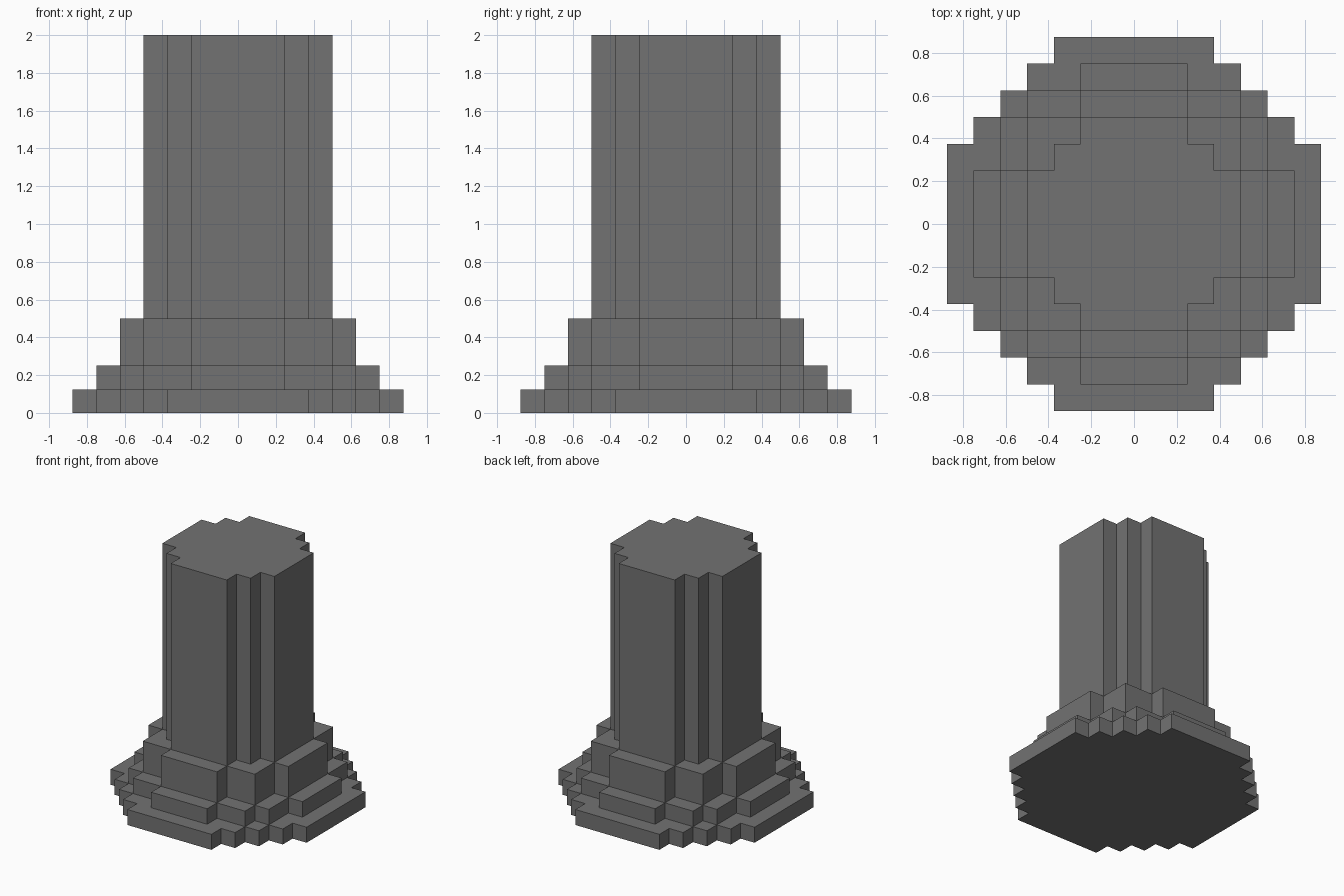
import bpy
import bmesh

cube = bpy.data.objects.get("Cube")
if cube:
    bpy.data.objects.remove(cube, do_unlink=True)

# One plain stone colour
GREY = (0.17, 0.17, 0.17, 1.0)
stone = bpy.data.materials.new("grey_stone")
stone.use_nodes = True
stone.diffuse_color = GREY
stone.node_tree.nodes["Principled BSDF"].inputs["Base Color"].default_value = GREY

U = 0.125  # size of one step


def stepped_outline(corners):
    """Full outline from the outer corners of one quadrant, in steps."""
    quarter = [corners[0]]
    for (ax, ay), (bx, by) in zip(corners, corners[1:]):
        quarter += [(bx, ay), (bx, by)]
    outline = []
    for _ in range(4):
        outline += quarter
        quarter = [(-y, x) for x, y in quarter]
    return outline


def add_tier(name, corners, bottom, top):
    """Extrude a stepped outline straight up."""
    bm = bmesh.new()
    verts = [bm.verts.new((x * U, y * U, bottom)) for x, y in stepped_outline(corners)]
    face = bm.faces.new(verts)
    result = bmesh.ops.extrude_face_region(bm, geom=[face], use_keep_orig=True)
    raised = [g for g in result["geom"] if isinstance(g, bmesh.types.BMVert)]
    bmesh.ops.translate(bm, verts=raised, vec=(0, 0, top - bottom))
    bmesh.ops.recalc_face_normals(bm, faces=bm.faces)
    mesh = bpy.data.meshes.new(name)
    bm.to_mesh(mesh)
    bm.free()
    mesh.materials.append(stone)
    obj = bpy.data.objects.new(name, mesh)
    bpy.context.scene.collection.objects.link(obj)


# Base steps and shaft, from the ground up
add_tier("base_plinth", [(7, 3), (6, 4), (5, 5), (4, 6), (3, 7)], 0, U)
add_tier("middle_step", [(6, 2), (5, 4), (4, 5), (2, 6)], U, 2 * U)
add_tier("upper_step", [(5, 2), (4, 4), (2, 5)], 2 * U, 4 * U)
add_tier("pillar_shaft", [(4, 2), (3, 3), (2, 4)], 4 * U, 16 * U)
